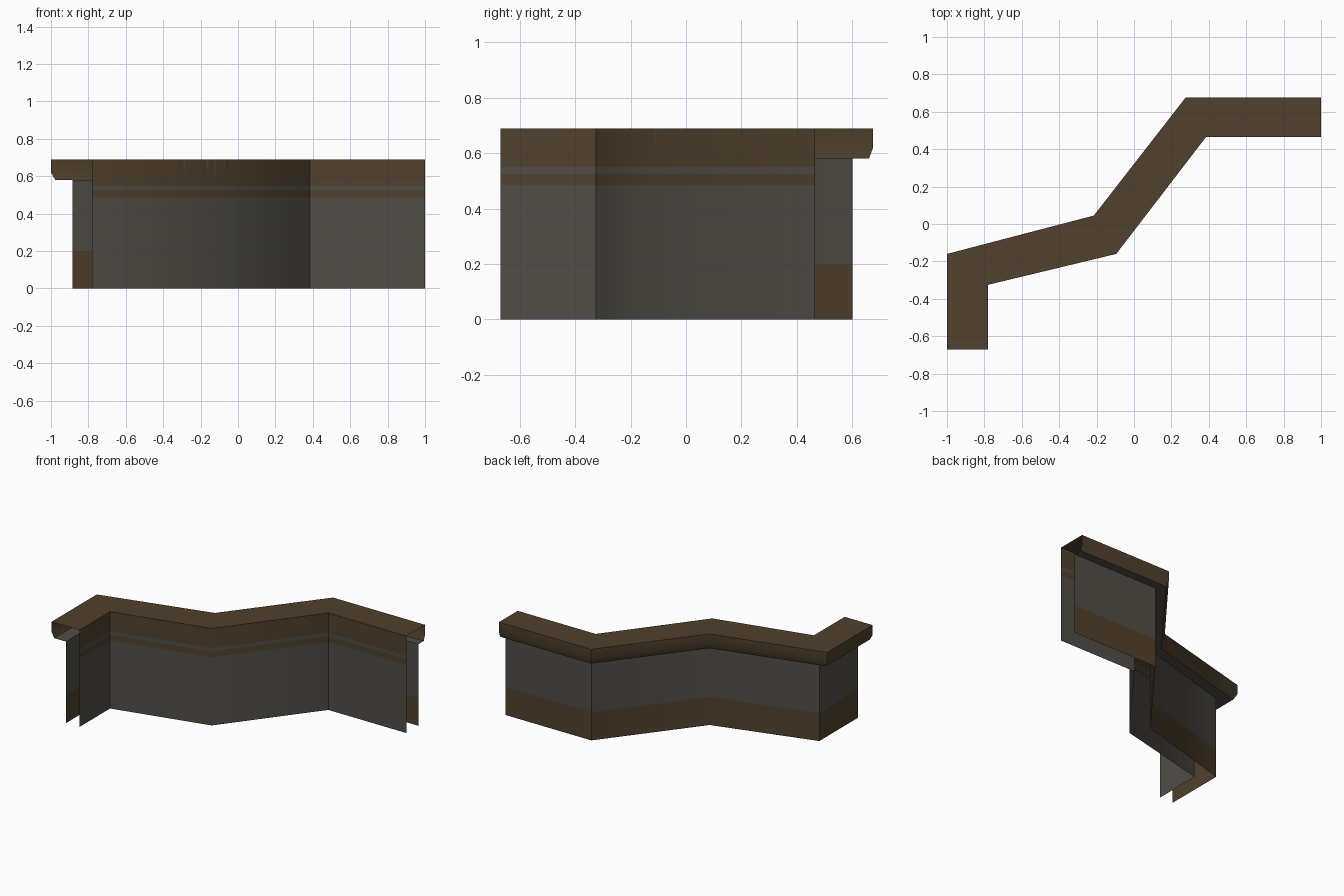
import bpy, bmesh, math
from mathutils import Vector

if "Cube" in bpy.data.objects:
    bpy.data.objects.remove(bpy.data.objects["Cube"])


def material(name, rgb):
    m = bpy.data.materials.new(name)
    m.diffuse_color = (*rgb, 1)
    m.use_nodes = True
    m.node_tree.nodes["Principled BSDF"].inputs["Base Color"].default_value = m.diffuse_color
    return m


WOOD = material("dark wood", (0.082, 0.052, 0.026))
GREY = material("worn grey panel", (0.082, 0.075, 0.063))
DRIP = material("drip stain", (0.058, 0.062, 0.056))

# plan lines of the bar, left to right
FRONT = [(-0.78, -0.67), (-0.78, -0.325), (-0.095, -0.16), (0.385, 0.465), (1, 0.465)]
OUTER = [(-1, -0.67), (-1, -0.16), (-0.215, 0.045), (0.275, 0.675), (1, 0.675)]
INSET = [(0.115, 0), (0.115, -0.075), (0.05, -0.075), (0.05, -0.075), (0, -0.075)]


def inset(f):
    """Outer line moved inwards by a fraction of the overhang."""
    return [(p[0] + f * d[0], p[1] + f * d[1]) for p, d in zip(OUTER, INSET)]


def finish(name, bm, mats):
    me = bpy.data.meshes.new(name)
    bm.to_mesh(me)
    bm.free()
    for m in mats:
        me.materials.append(m)
    ob = bpy.data.objects.new(name, me)
    bpy.context.collection.objects.link(ob)
    return ob


def strip(name, rows, bands):
    """Loft (line, z) rows into a sheet; bands gives the material of each band."""
    bm = bmesh.new()
    vs = [[bm.verts.new((x, y, z)) for x, y in line] for line, z in rows]
    for k, mat in enumerate(bands):
        a, b = vs[k], vs[k + 1]
        for i in range(len(a) - 1):
            f = bm.faces.new((a[i], a[i + 1], b[i + 1], b[i]))
            f.material_index = (WOOD, GREY).index(mat)
    ob = finish(name, bm, (WOOD, GREY))
    bpy.ops.object.select_all(action='DESELECT')
    ob.select_set(True)
    bpy.context.view_layer.objects.active = ob
    bpy.ops.object.shade_smooth_by_angle(angle=math.radians(45))


# front panel with painted rails
strip("front_panel", [(FRONT, z) for z in (0, 0.485, 0.525, 0.55, 0.69)],
      (GREY, WOOD, GREY, WOOD))
# flat counter surface
strip("counter_top", [(FRONT, 0.69), (OUTER, 0.69)], (WOOD,))
# overhanging lip and its underside
strip("counter_lip", [(OUTER, 0.69), (OUTER, 0.62), (inset(0.2), 0.58)], (WOOD, WOOD))
strip("lip_underside", [(inset(0.2), 0.58), (inset(1), 0.58)], (GREY,))
# set-back rear panel with a wooden skirting band
strip("back_panel", [(inset(1), z) for z in (0.58, 0.2, 0)], (GREY, WOOD))

# thin drip stains on the front: (segment, position along it, length)
bm = bmesh.new()
for seg, t, length in [(0, 0.4, 0.06), (0, 0.6, 0.05), (1, 0.72, 0.07), (1, 0.9, 0.06),
                       (1, 0.96, 0.09), (2, 0.08, 0.05), (2, 0.7, 0.06), (3, 0.8, 0.03)]:
    a, b = Vector(FRONT[seg]), Vector(FRONT[seg + 1])
    d = (b - a).normalized()
    p = a.lerp(b, t) + Vector((d.y, -d.x)) * 0.001
    w = d * 0.005
    bm.faces.new([bm.verts.new((q.x, q.y, z)) for q, z in
                  ((p - w * 0.5, 0.688 - length), (p + w * 0.5, 0.688 - length),
                   (p + w, 0.688), (p - w, 0.688))])
finish("drip_stains", bm, (DRIP,))
